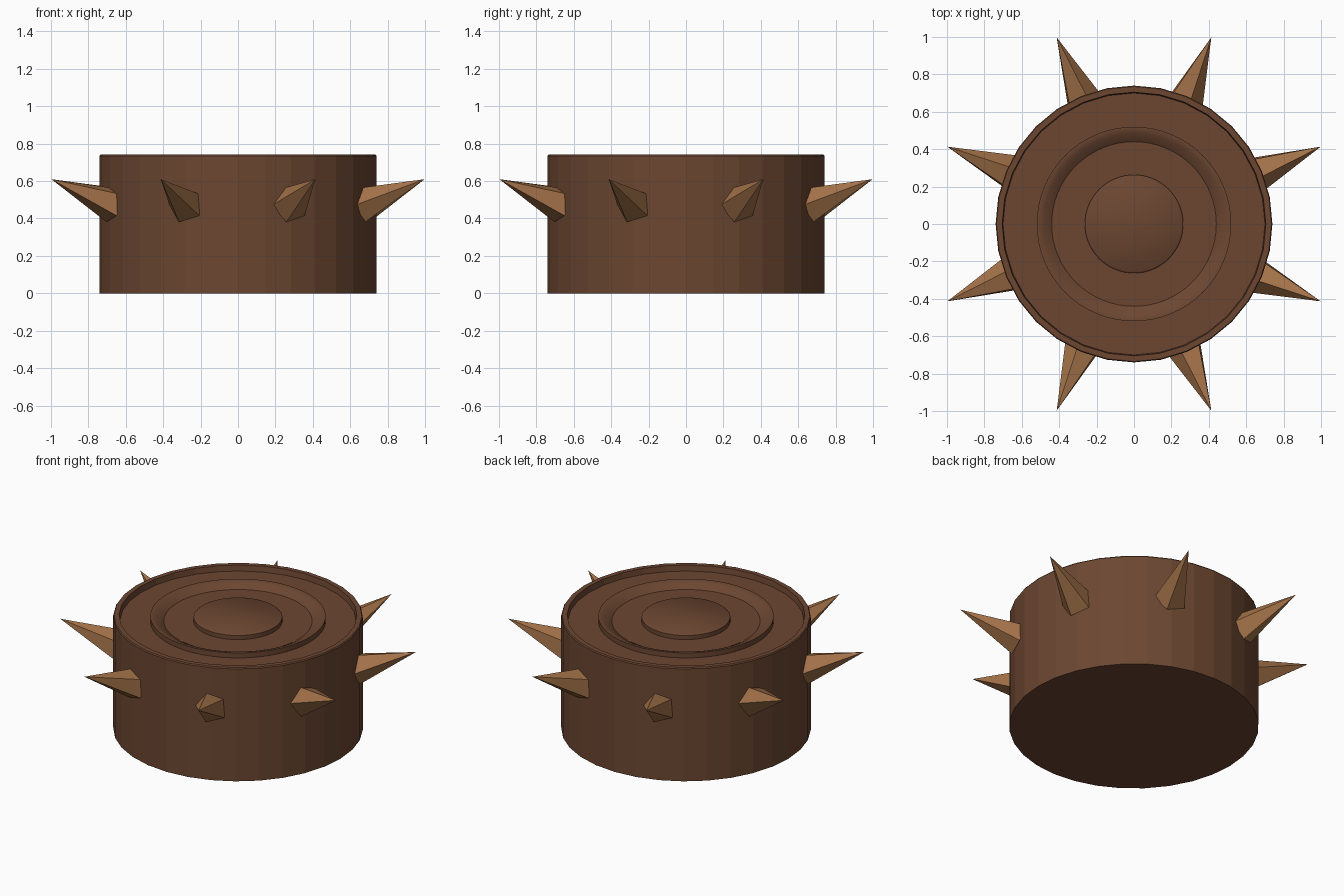
import bpy, bmesh, math
from mathutils import Vector

if "Cube" in bpy.data.objects:
    bpy.data.objects.remove(bpy.data.objects["Cube"])


def material(name, rgb):
    m = bpy.data.materials.new(name)
    m.diffuse_color = (*rgb, 1)
    m.use_nodes = True
    m.node_tree.nodes["Principled BSDF"].inputs["Base Color"].default_value = m.diffuse_color
    return m


DARK_BROWN = material("dark brown", (0.150, 0.062, 0.031))
TAN = material("tan brown", (0.376, 0.171, 0.068))


def finish(bm, name, mat):
    bmesh.ops.recalc_face_normals(bm, faces=bm.faces)
    me = bpy.data.meshes.new(name)
    bm.to_mesh(me)
    bm.free()
    me.materials.append(mat)
    ob = bpy.data.objects.new(name, me)
    bpy.context.collection.objects.link(ob)
    return ob


def lathe(name, profile, sides, mat):
    """Spin a (radius, z) profile that starts and ends with flat caps."""
    bm = bmesh.new()
    rings = []
    for r, z in profile:
        rings.append([bm.verts.new((r * math.cos(2 * math.pi * i / sides),
                                    r * math.sin(2 * math.pi * i / sides), z))
                      for i in range(sides)])
    for a, b in zip(rings, rings[1:]):
        for i in range(sides):
            j = (i + 1) % sides
            bm.faces.new((a[i], a[j], b[j], b[i]))
    bm.faces.new(rings[0])
    bm.faces.new(rings[-1])
    return finish(bm, name, mat)


def smooth(ob):
    bpy.ops.object.select_all(action='DESELECT')
    ob.select_set(True)
    bpy.context.view_layer.objects.active = ob
    bpy.ops.object.shade_smooth_by_angle(angle=math.radians(40))


FLOOR = 0.705

# Drum body with a thin raised rim around the top
lathe("drum_body", [(0.74, 0), (0.74, 0.735), (0.735, 0.742),
                    (0.705, 0.742), (0.70, FLOOR)], 32, DARK_BROWN)

# Raised ring with a sloping inner side
smooth(lathe("top_ring", [(0.52, FLOOR - 0.01), (0.52, 0.738), (0.505, 0.738),
                          (0.485, 0.73), (0.44, FLOOR), (0.43, FLOOR - 0.01)],
             64, DARK_BROWN))

# Round button in the middle
smooth(lathe("centre_button", [(0.263, FLOOR - 0.01), (0.263, 0.732),
                               (0.253, 0.74)], 64, DARK_BROWN))

# Eight five-sided spikes, tilted upwards
for k in range(8):
    a = math.radians(22.5 + 45 * k)
    out = Vector((math.cos(a), math.sin(a), 0))
    side = Vector((-math.sin(a), math.cos(a), 0))
    base = out * 0.715 + Vector((0, 0, 0.47))
    tip_pos = out * 1.08 + Vector((0, 0, 0.61))
    up = (tip_pos - base).normalized().cross(side)
    bm = bmesh.new()
    ring = []
    for i in range(5):
        t = math.pi + 2 * math.pi * i / 5
        ring.append(bm.verts.new(base + 0.1 * (side * math.cos(t) + up * math.sin(t))))
    tip = bm.verts.new(tip_pos)
    bm.faces.new(ring)
    for i in range(5):
        bm.faces.new((ring[i], ring[(i + 1) % 5], tip))
    finish(bm, f"spike_{k + 1}", TAN)
